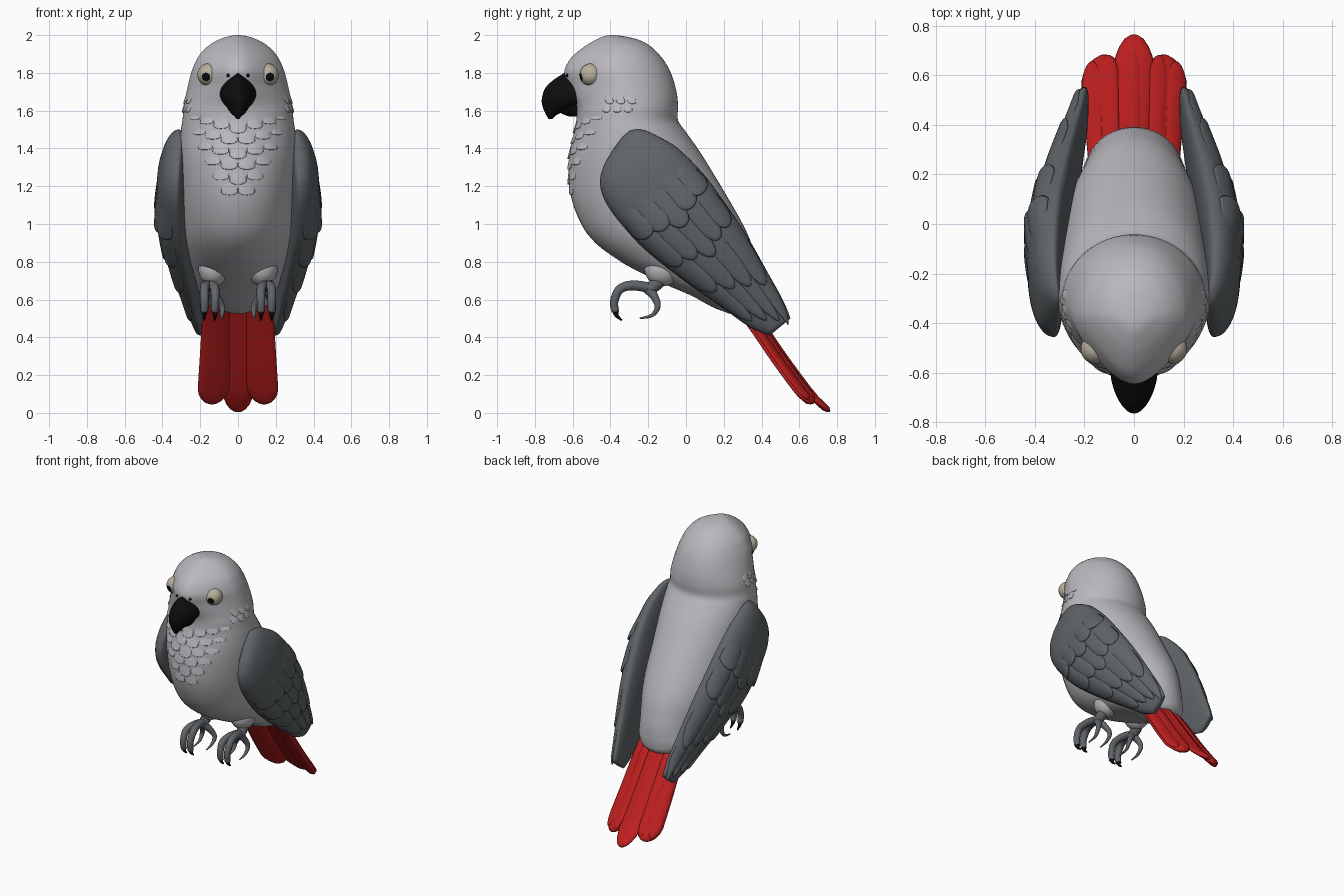
import bpy, bmesh, math
from mathutils import Vector

if "Cube" in bpy.data.objects:
    bpy.data.objects.remove(bpy.data.objects["Cube"])


def material(name, r, g, b, rough=0.6):
    m = bpy.data.materials.new(name)
    m.use_nodes = True
    m.diffuse_color = (r, g, b, 1)
    node = m.node_tree.nodes["Principled BSDF"]
    node.inputs["Base Color"].default_value = (r, g, b, 1)
    node.inputs["Roughness"].default_value = rough
    return m


PALE = material("pale grey plumage", 0.49, 0.48, 0.51)
SLATE = material("slate wing", 0.115, 0.13, 0.138)
RED = material("red tail", 0.53, 0.014, 0.014)
BLACK = material("black beak", 0.004, 0.004, 0.004)
SKIN = material("grey foot skin", 0.12, 0.13, 0.14)
CREAM = material("cream eye", 0.47, 0.43, 0.33)


def sample(keys, t):
    """Smooth curve through rows of (parameter, values...)."""
    t = min(max(t, keys[0][0]), keys[-1][0])
    i = 0
    while i < len(keys) - 2 and t > keys[i + 1][0]:
        i += 1

    def slope(j, k):
        a, b = keys[max(j - 1, 0)], keys[min(j + 1, len(keys) - 1)]
        return (b[k] - a[k]) / (b[0] - a[0])

    p, q = keys[i], keys[i + 1]
    d = q[0] - p[0]
    u = (t - p[0]) / d
    e = u * u * (3 - 2 * u)
    return [p[k] * (1 - e) + q[k] * e + d * u * (1 - u) *
            ((1 - u) * slope(i, k) - u * slope(i + 1, k))
            for k in range(1, len(p))]


def stops(keys, n):
    """Parameters that split every key interval into n steps."""
    out = [a[0] + (b[0] - a[0]) * j / n for a, b in zip(keys, keys[1:]) for j in range(n)]
    return out + [keys[-1][0]]


def turn(n):
    return [2 * math.pi * i / n for i in range(n)]


def finish(name, bm, mats, mirror):
    bmesh.ops.recalc_face_normals(bm, faces=bm.faces)
    mesh = bpy.data.meshes.new(name)
    bm.to_mesh(mesh)
    bm.free()
    for m in mats:
        mesh.materials.append(m)
    for p in mesh.polygons:
        p.use_smooth = True
    ob = bpy.data.objects.new(name, mesh)
    bpy.context.scene.collection.objects.link(ob)
    if mirror:
        mod = ob.modifiers.new("mirror", 'MIRROR')
        mod.use_mirror_merge = False


def build(name, lofts, mat, mirror=False):
    """Skin each list of rings into a closed solid."""
    bm = bmesh.new()
    for rings in lofts:
        rows = [[bm.verts.new(p) for p in ring] for ring in rings]
        n = len(rows[0])
        for a, b in zip(rows, rows[1:]):
            for i in range(n):
                bm.faces.new((a[i], a[(i + 1) % n], b[(i + 1) % n], b[i]))
        bm.faces.new(rows[0][::-1])
        bm.faces.new(rows[-1])
    finish(name, bm, [mat], mirror)


def oval(keys, z, ang, h=0):
    """Point on a stack of ovals; angle zero faces the front, which narrows at face height."""
    front, back, half = sample(keys, z)
    depth = (back - front) / 2
    face = min(1, max(0, (z - 1.6) / .15))
    pinch = 1 - .38 * face * max(0, math.cos(ang)) ** 1.4
    n = Vector((depth * math.sin(ang), -half * math.cos(ang), 0)).normalized()
    return Vector((half * pinch * math.sin(ang),
                   (front + back) / 2 - depth * math.cos(ang), z)) + n * h


def stack(keys, n=48, steps=4):
    return [[oval(keys, z, a) for a in turn(n)] for z in stops(keys, steps)]


def feather(surf, start, end, q0, w, lift, thick, base=0.7, blunt=0.74):
    """Round-tipped blade that rises out of surf(along, across, height)."""
    rings = []
    for i in range(17):
        u = math.sin(i / 16 * math.pi / 2)
        tip = max(0, (u - blunt) / (1 - blunt))
        s = (base + (1 - base) * u) * math.sqrt(max(0.0004, 1 - tip ** 2))
        th = thick * min(1, s * 2)
        h = -1.7 * thick + (lift + 1.7 * thick) * u
        rings.append([surf(start + (end - start) * u, q0 + w * s * math.cos(a), h + th * math.sin(a))
                      for a in turn(16)])
    return rings


def tube(path, r0, r1):
    keys = [(i, *p) for i, p in enumerate(path)]
    rings, last = [], len(path) - 1
    for t in stops(keys, 5):
        c = Vector(sample(keys, t))
        d = (Vector(sample(keys, t + 0.05)) - Vector(sample(keys, t - 0.05))).normalized()
        n = d.cross(Vector((1, 0, 0))).normalized()
        side = n.cross(d)
        r = r0 + (r1 - r0) * t / last
        rings.append([c + r * (math.cos(a) * side + math.sin(a) * n) for a in turn(12)])
    return rings


def ball(name, centre, size, mats, gaze=(0, 0, 1), cut=2):
    """Mirrored ellipsoid with its pole on the gaze; the second material covers the pole."""
    bm = bmesh.new()
    bmesh.ops.create_uvsphere(bm, u_segments=32, v_segments=24, radius=1)
    for f in bm.faces:
        f.material_index = int(f.calc_center_median().z > cut)
    rot = Vector(gaze).to_track_quat('Z', 'Y')
    for v in bm.verts:
        v.co = Vector(centre) + Vector(a * b for a, b in zip(rot @ v.co, size))
    finish(name, bm, mats, True)


# Body and head: height, front, back, half width
BODY = [(.525, .23, .32, .03), (.56, .14, .375, .14), (.62, .03, .39, .195), (.68, -.11, .39, .218),
        (.74, -.235, .385, .235), (.8, -.345, .372, .255), (.9, -.48, .345, .282),
        (1.0, -.555, .3, .297), (1.15, -.61, .215, .305), (1.3, -.622, .125, .31),
        (1.4, -.612, .062, .31), (1.5, -.588, -.01, .302), (1.55, -.58, -.043, .294),
        (1.62, -.583, -.042, .288), (1.7, -.615, -.05, .272), (1.8, -.645, -.08, .248),
        (1.86, -.622, -.113, .224), (1.9, -.588, -.145, .2), (1.95, -.522, -.2, .148),
        (1.98, -.467, -.265, .092), (1.995, -.43, -.335, .044), (2.0, -.4, -.38, .006)]
build("body", [stack(BODY, 64)], PALE)
ball("thigh", (.13, -.125, .765), (.08, .095, .095), [PALE])


# Scalloped chest and cheek feathers
def skin(z, ang, h):
    return oval(BODY, z, ang, h)


scales = []
for row in range(6):
    tip, count = 1.14 + row * 0.068, 2 + row
    for i in range(count):
        ang = (i - (count - 1) / 2) * 0.3
        scales.append(feather(skin, tip + .1, tip + abs(ang) * .08, ang, .16, .004, .005))
for side in (-1, 1):
    for row in range(2):
        for i in range(3):
            scales.append(feather(skin, 1.66 + row * .05, 1.59 + row * .045,
                                  side * (1.15 + i * .22 + row * .1), .09, .003, .004))
build("chest_feathers", scales, PALE)

# Beak and face
UPPER = [(1.555, -.727, -.71, .006), (1.58, -.742, -.68, .026), (1.61, -.755, -.6, .052),
         (1.645, -.764, -.48, .082), (1.68, -.76, -.44, .095), (1.72, -.745, -.44, .088),
         (1.76, -.705, -.47, .06), (1.785, -.668, -.54, .03), (1.8, -.645, -.6, .006)]
LOWER = [(1.57, -.62, -.56, .016), (1.585, -.66, -.54, .036), (1.62, -.7, -.5, .058),
         (1.66, -.71, -.48, .066)]
build("upper_beak", [stack(UPPER, 32)], BLACK)
build("lower_beak", [stack(LOWER, 32)], BLACK)
ball("nostril", (.052, -.628, 1.787), (.009, .009, .009), [BLACK])
ball("eye", (.155, -.503, 1.79), (.06, .06, .06), [CREAM, BLACK], (.25, -.93, -.2), 0.9)

# Wing: distance along, lower edge, upper edge, inner x, outer x
WING = [(-.055, 0, .05, .3, .325), (-.035, -.08, .085, .295, .35), (0, -.175, .115, .292, .378),
        (.06, -.25, .145, .288, .402), (.17, -.292, .185, .28, .425), (.36, -.298, .205, .265, .432),
        (.5, -.285, .2, .25, .42), (.75, -.23, .178, .225, .366), (1.0, -.16, .135, .2, .297),
        (1.15, -.118, .107, .186, .257), (1.25, -.065, .076, .183, .23), (1.29, -.03, .045, .185, .21)]
ALONG, ACROSS = Vector((0, .635, -.775)), Vector((0, .775, .635))


def wing_surface(t, q, h, outside=True):
    """Domed outside, flatter inside against the body."""
    lo, hi, inner, outer = sample(WING, t)
    bulge = math.sqrt(max(0, 1 - abs(q) ** 2.5))
    x = inner + (outer - inner) * (.3 + bulge * (.7 if outside else -.3)) + h
    return Vector((x, -.3, 1.42)) + ALONG * t + ACROSS * ((lo + hi) / 2 + q * (hi - lo) / 2)


shoulder = [[wing_surface(t, math.cos(a), 0, a < math.pi) for a in turn(40)]
            for t in stops(WING, 4) if t < 1.26]
build("wing", [shoulder], SLATE, True)

# Feather rows: count, root, tip, half width, lift
ROWS = [(4, .5, 1.2, .3, .004), (4, .42, .96, .3, .008), (5, .3, .72, .25, .011),
        (5, .2, .5, .26, .013)]
quills = []
for k, (count, root, tip, w, lift) in enumerate(ROWS):
    for i in range(count):
        q = (1 - w) * (2 * i / (count - 1) - 1)
        end = tip + (.1 * q if k < 2 else .04 * math.cos(5 * q) - .02)
        quills.append(feather(wing_surface, root, end, q, w, lift, .01))
build("wing_feathers", quills, SLATE, True)

# Tail fan, arched across: distance along, y, z
TAIL = [(0, .25, .68), (.3, .375, .5), (.6, .5, .3), (.8, .59, .165), (.9, .65, .083),
        (1, .742, -.008)]


def tail_surface(s, x, h):
    y, z = sample(TAIL, s)
    h += .02 - x * x
    return Vector((x * (.85 + .15 * s), y + .82 * h, z + .57 * h))


build("centre_tail_feather", [feather(tail_surface, 0, 1, 0, .088, .003, .02, .8, .84),
                              feather(tail_surface, 0, .94, 0, .03, .012, .012, .9)], RED)
build("side_tail_feather", [feather(tail_surface, 0, .935, .13, .09, -.008, .025, .9, .87),
                            feather(tail_surface, 0, .91, .175, .042, .004, .016, .9, .87),
                            feather(tail_surface, 0, .92, .105, .042, .006, .016, .9, .87)], RED, True)

# Legs, gripping toes and claws
toes = [tube([(.14, -.11, .75), (.148, -.15, .69), (.15, -.2, .65)], .04, .032)]
claws = []
for x in (.122, .178):
    mid = (x + .15) / 2
    toes.append(tube([(.15, -.18, .66), (mid, -.28, .675), (x, -.35, .655), (x, -.38, .59),
                      (x, -.374, .535)], .028, .02))
    claws.append(tube([(x, -.376, .545), (x, -.366, .515), (x, -.34, .49)], .018, .004))
for x in (.085, .185):
    mid = (x + .15) / 2
    toes.append(tube([(.15, -.2, .655), (mid, -.17, .62), (x, -.15, .565), (x, -.18, .517),
                      (x, -.245, .5)], .028, .004))
build("foot", toes, SKIN, True)
build("claws", claws, BLACK, True)
